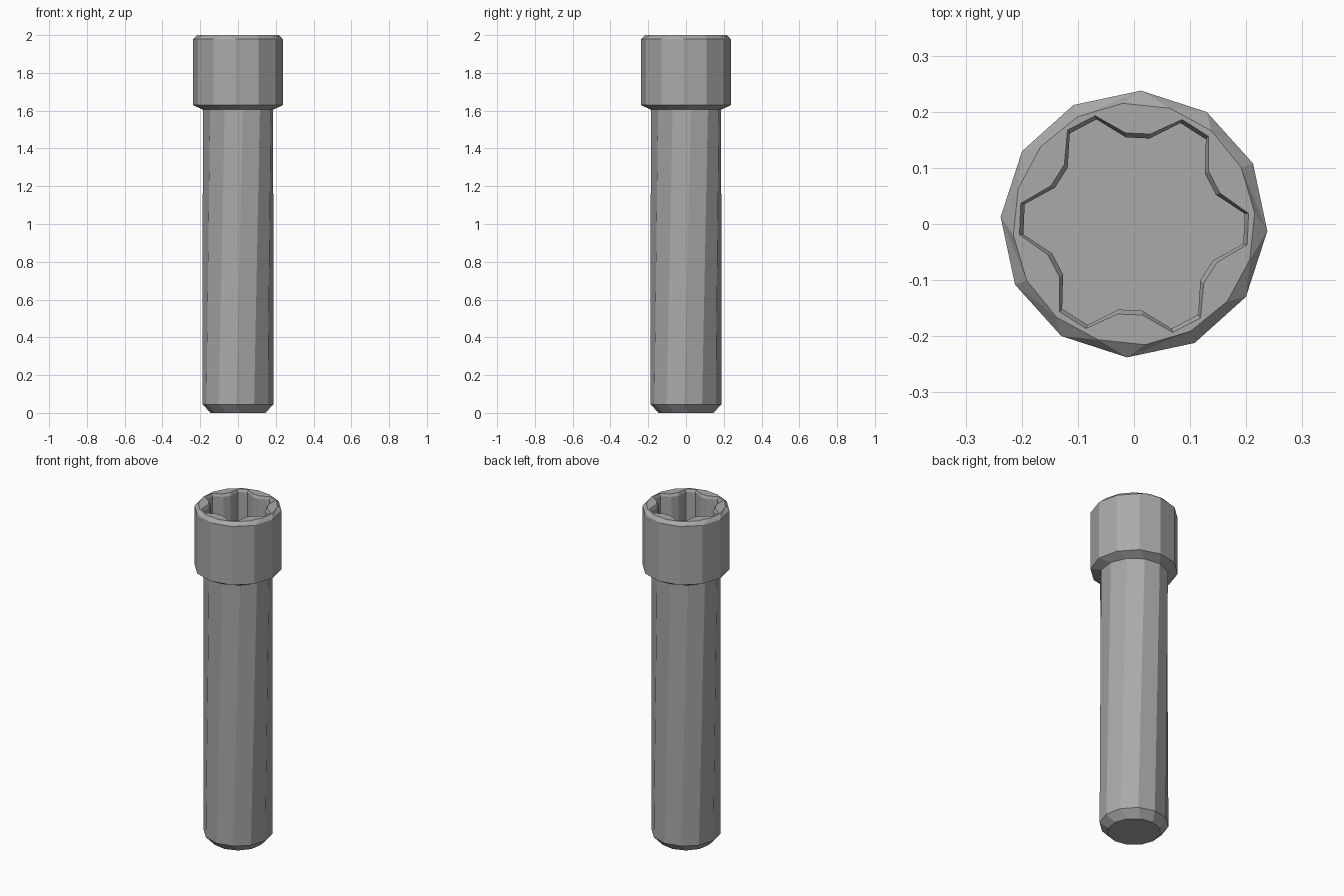
import bpy, bmesh
from math import cos, sin, pi, radians

cube = bpy.data.objects.get("Cube")
if cube:
    bpy.data.objects.remove(cube, do_unlink=True)

steel = bpy.data.materials.new("grey steel")
steel.use_nodes = True
GREY = (0.4, 0.4, 0.4, 1)
steel.diffuse_color = GREY
steel.node_tree.nodes["Principled BSDF"].inputs["Base Color"].default_value = GREY


def ring(bm, sides, radius, z, turn):
    """Regular polygon, turned by some degrees."""
    angles = [radians(turn) + 2 * pi * i / sides for i in range(sides)]
    return [bm.verts.new((radius * cos(a), radius * sin(a), z)) for a in angles]


def star(bm, lobe, valley, z):
    """Six-lobed socket outline with blunt lobes and valleys."""
    verts = []
    for i in range(6):
        for radius, angle in ((lobe, -10.3), (lobe, 5.3), (valley, 19.7), (valley, 35.3)):
            a = radians(angle + 60 * i)
            verts.append(bm.verts.new((radius * cos(a), radius * sin(a), z)))
    return verts


def stitch(bm, low, high):
    """Join two rings, which may differ in vertex count."""
    if len(low) == len(high):
        for i in range(len(low)):
            j = (i + 1) % len(low)
            bm.faces.new((low[i], low[j], high[j], high[i]))
        return
    n, m, i, j = len(low), len(high), 0, 0
    while i < n or j < m:
        if j == m or (i < n and (i + 1) / n <= (j + 1) / m):
            bm.faces.new((low[i % n], low[(i + 1) % n], high[j % m]))
            i += 1
        else:
            bm.faces.new((low[i % n], high[(j + 1) % m], high[j % m]))
            j += 1


def finish(bm, name):
    bmesh.ops.recalc_face_normals(bm, faces=bm.faces)
    mesh = bpy.data.meshes.new(name)
    bm.to_mesh(mesh)
    bm.free()
    mesh.materials.append(steel)
    obj = bpy.data.objects.new(name, mesh)
    bpy.context.collection.objects.link(obj)


# Shank with a chamfered tip
bm = bmesh.new()
tip = ring(bm, 12, 0.145, 0, 5)
shoulder = ring(bm, 12, 0.188, 0.045, -3)
neck = ring(bm, 12, 0.188, 1.605, 8)
stitch(bm, tip, shoulder)
stitch(bm, shoulder, neck)
bm.faces.new(tip)
finish(bm, "shank")

# Head with chamfered edges and a six-lobed socket
bm = bmesh.new()
under = ring(bm, 12, 0.188, 1.605, 8)
lower = ring(bm, 12, 0.238, 1.63, -3)
upper = ring(bm, 12, 0.238, 1.98, -3)
rim = ring(bm, 16, 0.216, 2.0, 5.3)
stitch(bm, under, lower)
stitch(bm, lower, upper)
stitch(bm, upper, rim)
mouth = star(bm, 0.205, 0.163, 2.0)
throat = star(bm, 0.198, 0.155, 1.985)
floor = star(bm, 0.198, 0.155, 1.75)
stitch(bm, floor, throat)
stitch(bm, throat, mouth)
bm.faces.new(floor)
edges = [bm.edges.get((loop[i - 1], loop[i])) for loop in (rim, mouth) for i in range(len(loop))]
bmesh.ops.triangle_fill(bm, edges=edges, use_beauty=True)
finish(bm, "socket_head")
